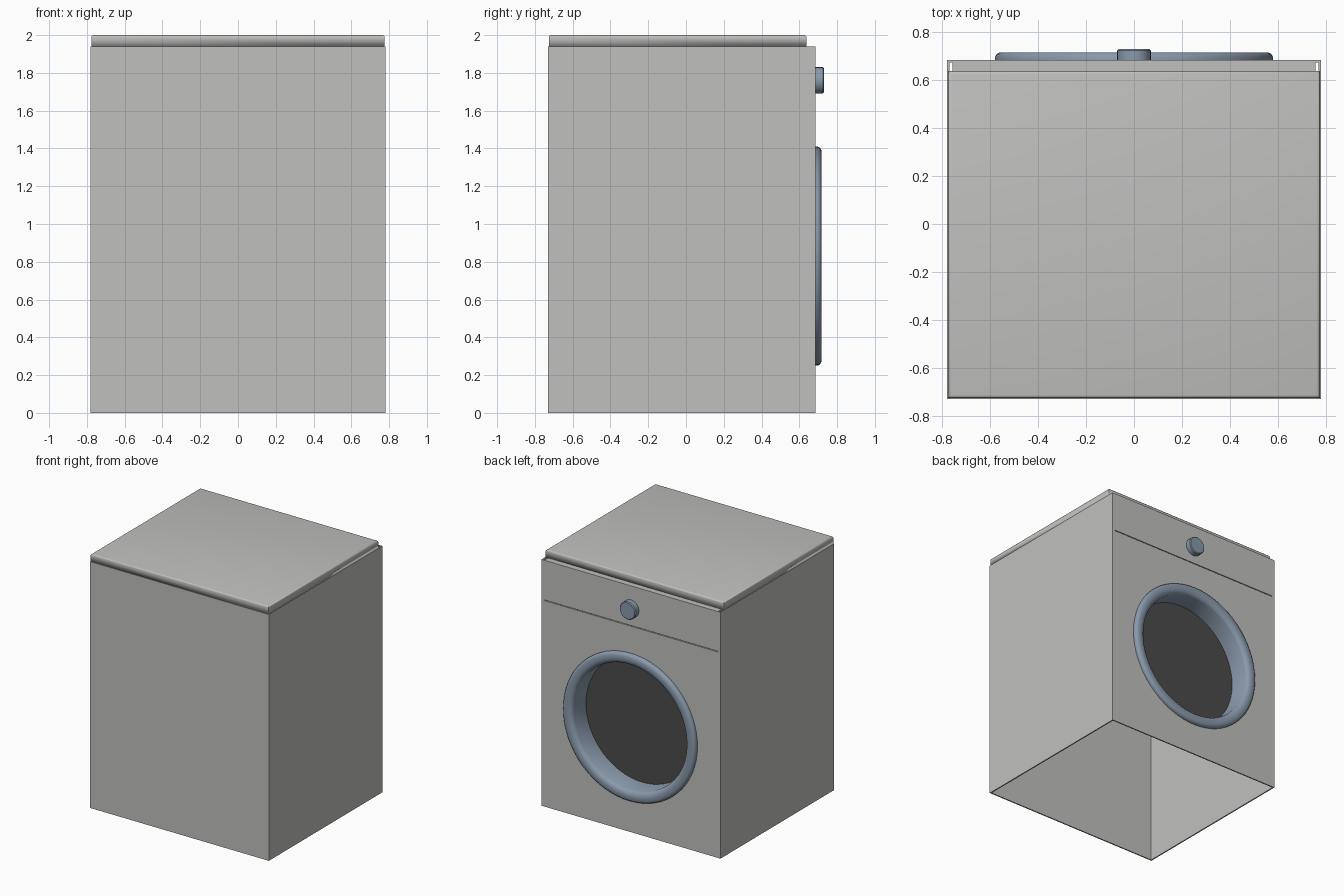
import bpy, bmesh, math
from mathutils import Matrix

if "Cube" in bpy.data.objects:
    bpy.data.objects.remove(bpy.data.objects["Cube"])


def mat(name, col):
    m = bpy.data.materials.new(name)
    m.diffuse_color = (*col, 1)
    m.use_nodes = True
    m.node_tree.nodes["Principled BSDF"].inputs["Base Color"].default_value = m.diffuse_color
    return m


GREY = mat("light_grey", (0.53, 0.53, 0.515))
BLUE = mat("blue_grey", (0.25, 0.32, 0.41))
DARK = mat("dark_glass", (0.07, 0.07, 0.07))


def finish(name, bm, material, smooth=False):
    me = bpy.data.meshes.new(name)
    bm.to_mesh(me)
    bm.free()
    me.materials.append(material)
    ob = bpy.data.objects.new(name, me)
    bpy.context.collection.objects.link(ob)
    if smooth:
        bpy.ops.object.select_all(action='DESELECT')
        ob.select_set(True)
        bpy.context.view_layer.objects.active = ob
        bpy.ops.object.shade_smooth_by_angle(angle=math.radians(35))
    return ob


def box_bm(lo, hi):
    bm = bmesh.new()
    bmesh.ops.create_cube(bm, size=1)
    for v in bm.verts:
        v.co = [lo[i] if v.co[i] < 0 else hi[i] for i in range(3)]
    return bm


def drop_faces(bm, test):
    bmesh.ops.delete(bm, geom=[f for f in bm.faces if test(f)], context='FACES_ONLY')


def lathe(name, profile, z, material, n=64):
    """Spin (radius, y) points around the y axis at height z."""
    bm = bmesh.new()
    vs = [bm.verts.new((r, y, 0)) for r, y in profile]
    es = [bm.edges.new(p) for p in zip(vs, vs[1:])]
    bmesh.ops.spin(bm, geom=vs + es, cent=(0, 0, 0), axis=(0, 1, 0),
                   angle=2 * math.pi, steps=n, use_merge=True)
    bmesh.ops.remove_doubles(bm, verts=bm.verts, dist=1e-5)
    bmesh.ops.recalc_face_normals(bm, faces=bm.faces)
    bmesh.ops.translate(bm, verts=bm.verts, vec=(0, 0, z))
    return finish(name, bm, material, True)


def solidify(ob, t):
    m = ob.modifiers.new("thickness", 'SOLIDIFY')
    m.thickness, m.offset, m.use_even_offset = t, -1, True


def cut(ob, bm):
    c = finish("cutter", bm, GREY)
    c.hide_render = True
    c.hide_viewport = True
    m = ob.modifiers.new("cut", 'BOOLEAN')
    m.operation, m.object, m.solver = 'DIFFERENCE', c, 'EXACT'


DOOR_Z, FRONT = 0.83, 0.685

# cabinet: sheet-metal sleeve, open at the bottom, with door hole and panel seam
bm = box_bm((-0.78, -0.73, 0), (0.78, FRONT, 1.94))
drop_faces(bm, lambda f: abs(f.normal.z) > 0.9)
cabinet = finish("cabinet", bm, GREY)
solidify(cabinet, 0.01)

bm = bmesh.new()
bmesh.ops.create_cone(bm, cap_ends=True, segments=64, radius1=0.505, radius2=0.505, depth=0.2,
                      matrix=Matrix.Translation((0, FRONT, DOOR_Z)) @ Matrix.Rotation(math.pi / 2, 4, 'X'))
cut(cabinet, bm)
cut(cabinet, box_bm((-0.757, 0.6, 1.622), (0.757, 0.75, 1.628)))

# top flange of the front sheet, notched at both ends
finish("front_flange", box_bm((-0.757, 0.625, 1.93), (0.757, FRONT - 0.01, 1.94)), GREY)

# lid: shallow rounded tray turned upside down
bm = box_bm((-0.776, -0.726, 1.94), (0.776, 0.638, 2.0))
top = [e for e in bm.edges if all(v.co.z > 1.99 for v in e.verts)]
bmesh.ops.bevel(bm, geom=top, offset=0.012, segments=3, profile=0.5, affect='EDGES')
drop_faces(bm, lambda f: f.normal.z < -0.9)
lid = finish("lid", bm, GREY, True)
solidify(lid, 0.008)

# door ring with its inner tunnel
lathe("door_ring", [(0.58, 0.68), (0.58, 0.698), (0.573, 0.71), (0.56, 0.717), (0.53, 0.717),
                    (0.512, 0.712), (0.5, 0.702), (0.493, 0.688), (0.49, 0.54)], DOOR_Z, BLUE)

# door glass
lathe("door_glass", [(0, 0.545), (0.49, 0.545), (0.49, 0.54), (0, 0.54)], DOOR_Z, DARK)

# control knob
lathe("control_knob", [(0, 0.68), (0.07, 0.68), (0.07, 0.724), (0.064, 0.73), (0, 0.73)],
      1.76, BLUE, 32)
